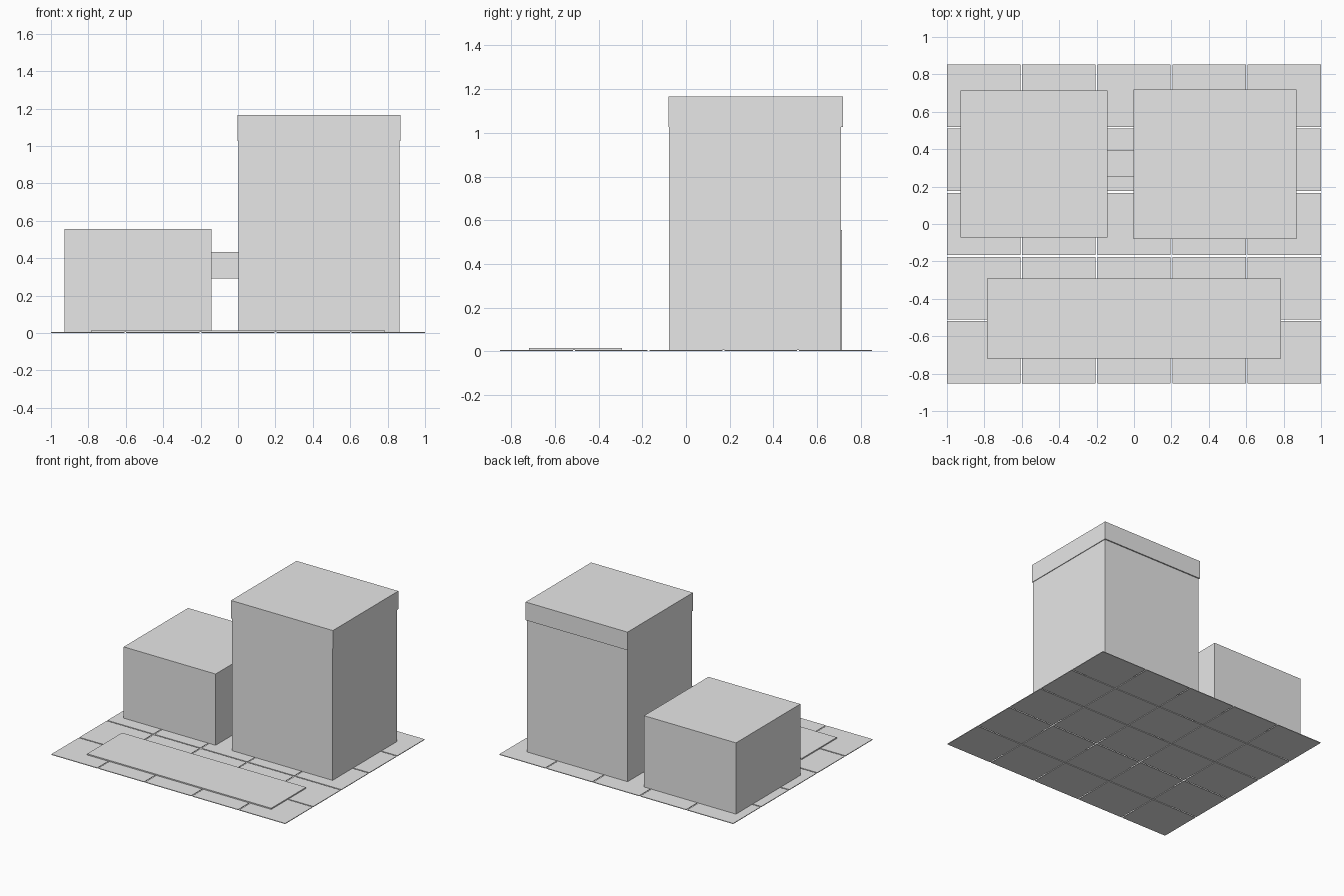
import bpy
import bmesh

if "Cube" in bpy.data.objects:
    bpy.data.objects.remove(bpy.data.objects["Cube"])

grey = bpy.data.materials.new("plain grey")
grey.diffuse_color = (0.8, 0.8, 0.8, 1)
grey.use_nodes = True
grey.node_tree.nodes["Principled BSDF"].inputs["Base Color"].default_value = grey.diffuse_color


def add_box(bm, lo, hi):
    """Add a box spanning two corners to a bmesh."""
    verts = bmesh.ops.create_cube(bm, size=1)["verts"]
    for v in verts:
        for i in range(3):
            v.co[i] = lo[i] if v.co[i] < 0 else hi[i]


def make_object(name, boxes):
    mesh = bpy.data.meshes.new(name)
    bm = bmesh.new()
    for lo, hi in boxes:
        add_box(bm, lo, hi)
    bm.to_mesh(mesh)
    bm.free()
    mesh.materials.append(grey)
    obj = bpy.data.objects.new(name, mesh)
    bpy.context.collection.objects.link(obj)
    return obj


# Paving: 5 x 5 thin slabs with narrow joints
N, GAP, SLAB = 5, 0.009, 0.005
HALF_X, HALF_Y = 1.0, 0.852
w = (2 * HALF_X - (N - 1) * GAP) / N
d = (2 * HALF_Y - (N - 1) * GAP) / N
slabs = []
for i in range(N):
    for j in range(N):
        x = -HALF_X + i * (w + GAP)
        y = -HALF_Y + j * (d + GAP)
        slabs.append(((x, y, 0), (x + w, y + d, SLAB)))
make_object("paving_slabs", slabs)

# Raised strip along the front
make_object("front_strip", [((-0.787, -0.718, SLAB), (0.787, -0.292, 0.014))])

# Low building, tall building with overhanging cap, and the link between them
make_object("low_building", [((-0.928, -0.071, SLAB), (-0.142, 0.715, 0.556))])
make_object("tower_body", [((0.002, -0.077, SLAB), (0.863, 0.710, 1.026))])
make_object("tower_cap", [((-0.003, -0.081, 1.026), (0.868, 0.719, 1.166))])
make_object("link_bridge", [((-0.142, 0.252, 0.290), (0.002, 0.392, 0.434))])
